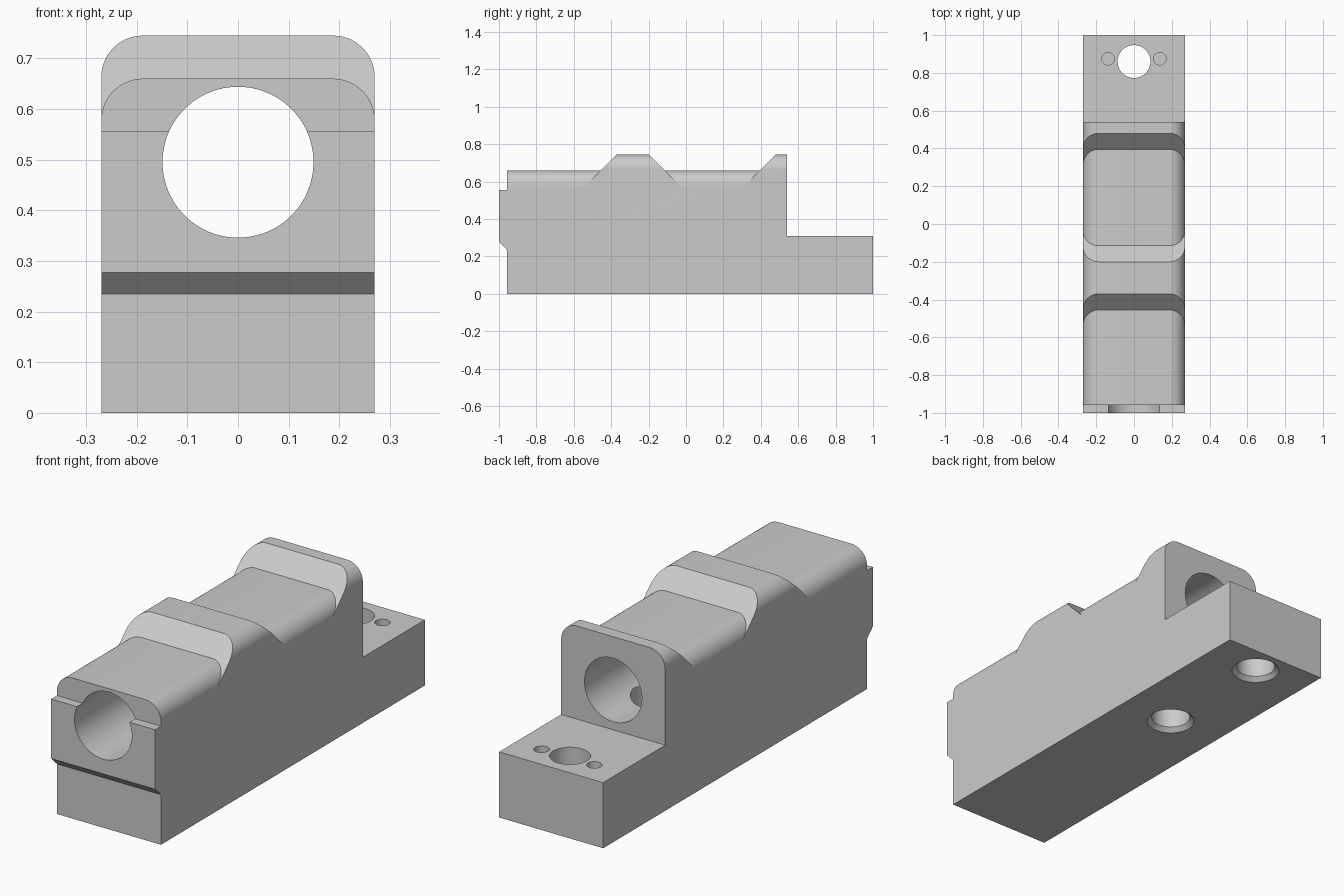
import bpy, bmesh, math
from mathutils import Matrix

cube = bpy.data.objects.get("Cube")
if cube:
    bpy.data.objects.remove(cube, do_unlink=True)

W = 0.27          # half width
FRONT, BACK = -0.957, 0.54
BORE_Z = 0.495

grey = bpy.data.materials.new("plain grey")
grey.use_nodes = True
COLOUR = (0.6, 0.6, 0.6, 1)
grey.diffuse_color = COLOUR
grey.node_tree.nodes["Principled BSDF"].inputs["Base Color"].default_value = COLOUR


def finish(name, bm):
    bmesh.ops.recalc_face_normals(bm, faces=bm.faces[:])
    mesh = bpy.data.meshes.new(name)
    bm.to_mesh(mesh)
    bm.free()
    mesh.materials.append(grey)
    ob = bpy.data.objects.new(name, mesh)
    bpy.context.collection.objects.link(ob)
    return ob


def prism(name, points, offset):
    """Closed outline of 3D points, extruded along offset."""
    bm = bmesh.new()
    face = bm.faces.new([bm.verts.new(p) for p in points])
    new = bmesh.ops.extrude_face_region(bm, geom=[face])["geom"]
    bmesh.ops.translate(bm, vec=offset,
                        verts=[v for v in new if isinstance(v, bmesh.types.BMVert)])
    return finish(name, bm)


def side_prism(name, outline):
    return prism(name, [(-W, y, z) for y, z in outline], (2 * W, 0, 0))


def rounded_prism(name, top, r=0.082, steps=14):
    """Block with its two upper long edges rounded."""
    pts = [(-W, FRONT, 0), (W, FRONT, 0)]
    for side, start in ((1, 0), (-1, math.pi / 2)):
        for i in range(steps + 1):
            a = start + i * math.pi / 2 / steps
            pts.append((side * (W - r) + r * math.cos(a), FRONT, top - r + r * math.sin(a)))
    return prism(name, pts, (0, BACK - FRONT, 0))


def cone(name, r1, r2, depth, place, segments=64):
    bm = bmesh.new()
    bmesh.ops.create_cone(bm, cap_ends=True, segments=segments, radius1=r1,
                          radius2=r2, depth=depth, matrix=place)
    return finish(name, bm)


def upright(name, x, y, z0, z1, r1, r2=None):
    return cone(name, r1, r1 if r2 is None else r2, z1 - z0,
                Matrix.Translation((x, y, (z0 + z1) / 2)))


def combine(ob, other, operation):
    """Apply a boolean and discard the helper."""
    mod = ob.modifiers.new("cut", 'BOOLEAN')
    mod.object, mod.operation, mod.solver = other, operation, 'EXACT'
    bpy.context.view_layer.objects.active = ob
    bpy.ops.object.modifier_apply(modifier=mod.name)
    bpy.data.objects.remove(other, do_unlink=True)


# Main block and the low mounting step behind it
block = rounded_prism("bored_block", 0.66)
combine(block, side_prism("rear_step", [(0.4, 0), (1, 0), (1, 0.308), (0.4, 0.308)]), 'UNION')

# Raised ridges with sloping flanks
ridges = {
    "middle_ridge": [(-0.545, 0.57), (-0.37, 0.745), (-0.37, 0.9),
                     (-0.2, 0.9), (-0.2, 0.745), (-0.025, 0.57)],
    "rear_ridge": [(0.305, 0.57), (0.48, 0.745), (0.48, 0.9), (BACK, 0.9), (BACK, 0.57)],
}
for name, outline in ridges.items():
    ridge = rounded_prism(name, 0.745)
    combine(ridge, side_prism("flanks", outline), 'INTERSECT')
    combine(block, ridge, 'UNION')

# Front lip, bevelled underneath
combine(block, side_prism("front_lip", [(-0.9, 0.235), (FRONT, 0.235), (-1, 0.277),
                                        (-1, 0.556), (-0.9, 0.556)]), 'UNION')

# Long bore
combine(block, cone("bore", 0.149, 0.149, 2.4,
                    Matrix.Translation((0, 0, BORE_Z)) @ Matrix.Rotation(math.pi / 2, 4, 'X'),
                    96), 'DIFFERENCE')

# Bolt holes from below, with chamfered mouths
for y in (0.86, 0.26):
    combine(block, upright("bolt_hole", 0, y, -0.1, 0.45, 0.087), 'DIFFERENCE')
    combine(block, upright("chamfer", 0, y, -0.02, 0.02, 0.127, 0.087), 'DIFFERENCE')

# Blind pin holes in the step
for x in (-0.137, 0.137):
    combine(block, upright("pin_hole", x, 0.875, 0.1, 0.4, 0.033), 'DIFFERENCE')

bpy.ops.object.select_all(action='DESELECT')
block.select_set(True)
bpy.context.view_layer.objects.active = block
bpy.ops.object.shade_smooth_by_angle(angle=math.radians(25))
